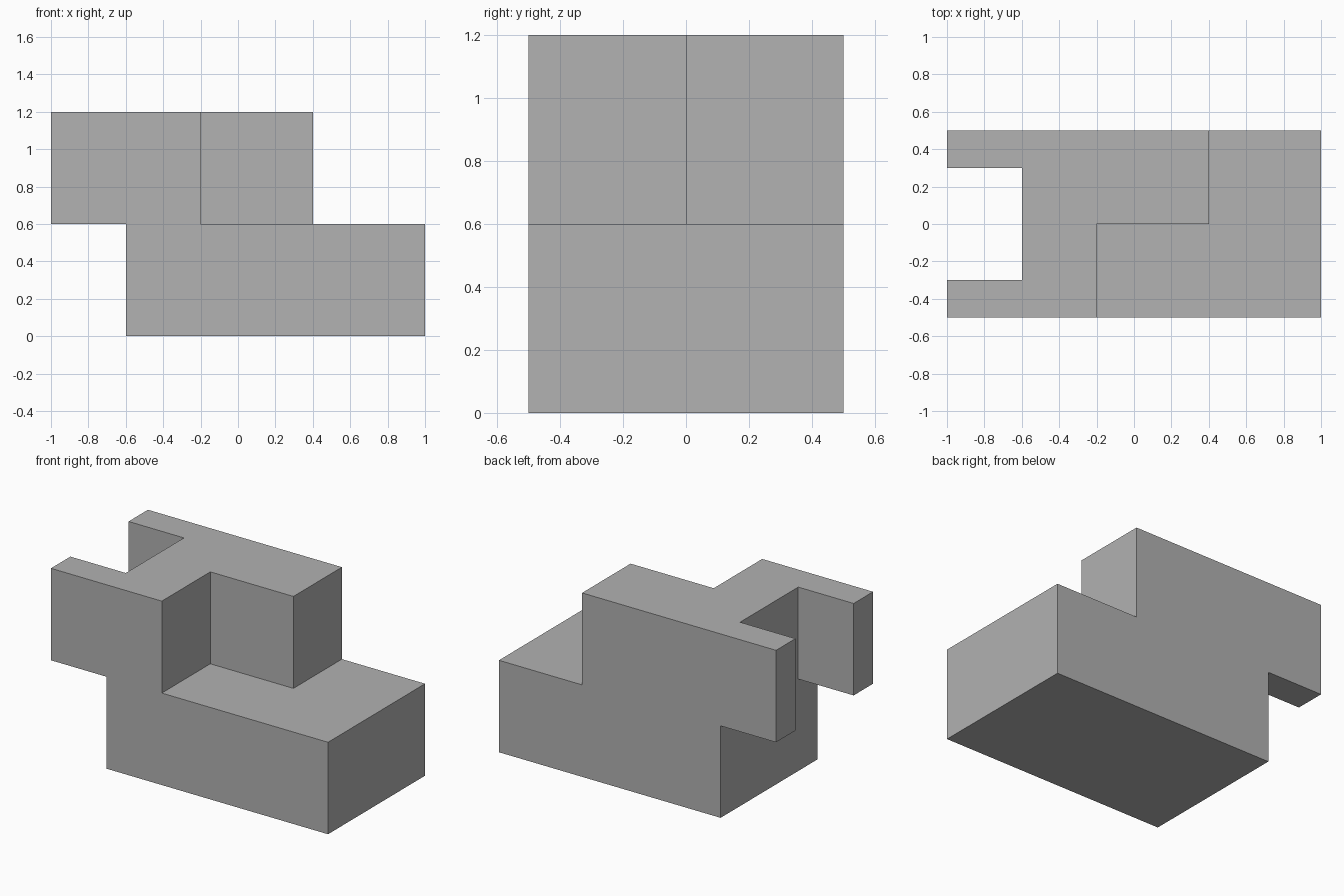
import bpy
import bmesh

default_cube = bpy.data.objects.get("Cube")
if default_cube:
    bpy.data.objects.remove(default_cube, do_unlink=True)

# Single plain grey
grey = bpy.data.materials.new("plain_grey")
grey.use_nodes = True
colour = (0.445, 0.445, 0.445, 1)
grey.diffuse_color = colour
grey.node_tree.nodes["Principled BSDF"].inputs["Base Color"].default_value = colour


def extrude_profile(name, profile, y_front, y_back):
    """Solid made from an (x, z) outline swept along y."""
    bm = bmesh.new()
    face = bm.faces.new([bm.verts.new((x, y_front, z)) for x, z in profile])
    swept = bmesh.ops.extrude_face_region(bm, geom=[face])["geom"]
    for v in swept:
        if isinstance(v, bmesh.types.BMVert):
            v.co.y = y_back
    bmesh.ops.recalc_face_normals(bm, faces=bm.faces)
    mesh = bpy.data.meshes.new(name)
    bm.to_mesh(mesh)
    bm.free()
    mesh.materials.append(grey)
    obj = bpy.data.objects.new(name, mesh)
    bpy.context.collection.objects.link(obj)
    return obj


def cut(body, name, x0, x1, y0, y1, z0, z1):
    """Remove a box-shaped volume from the body."""
    outline = [(x0, z0), (x1, z0), (x1, z1), (x0, z1)]
    cutter = extrude_profile(name, outline, y0, y1)
    cutter.hide_render = True
    mod = body.modifiers.new(name, "BOOLEAN")
    mod.operation = "DIFFERENCE"
    mod.solver = "EXACT"
    mod.object = cutter
    bpy.context.view_layer.objects.active = body
    bpy.ops.object.modifier_apply(modifier=name)
    bpy.data.objects.remove(cutter, do_unlink=True)


FOOT, STEP, TOP = -0.6, 0.6, 1.2

# Stepped body: base block with an upper block overhanging on the right
block = extrude_profile("stepped_block", [
    (FOOT, 0), (1, 0), (1, STEP), (0.4, STEP),
    (0.4, TOP), (-1, TOP), (-1, STEP), (FOOT, STEP)], -0.5, 0.5)

# Slot between the two overhanging prongs
cut(block, "prong_slot", -1.2, FOOT, -0.3, 0.3, 0.4, 1.4)

# Front corner notch, level with the step
cut(block, "corner_notch", -0.2, 0.6, -0.7, 0, STEP, 1.4)
